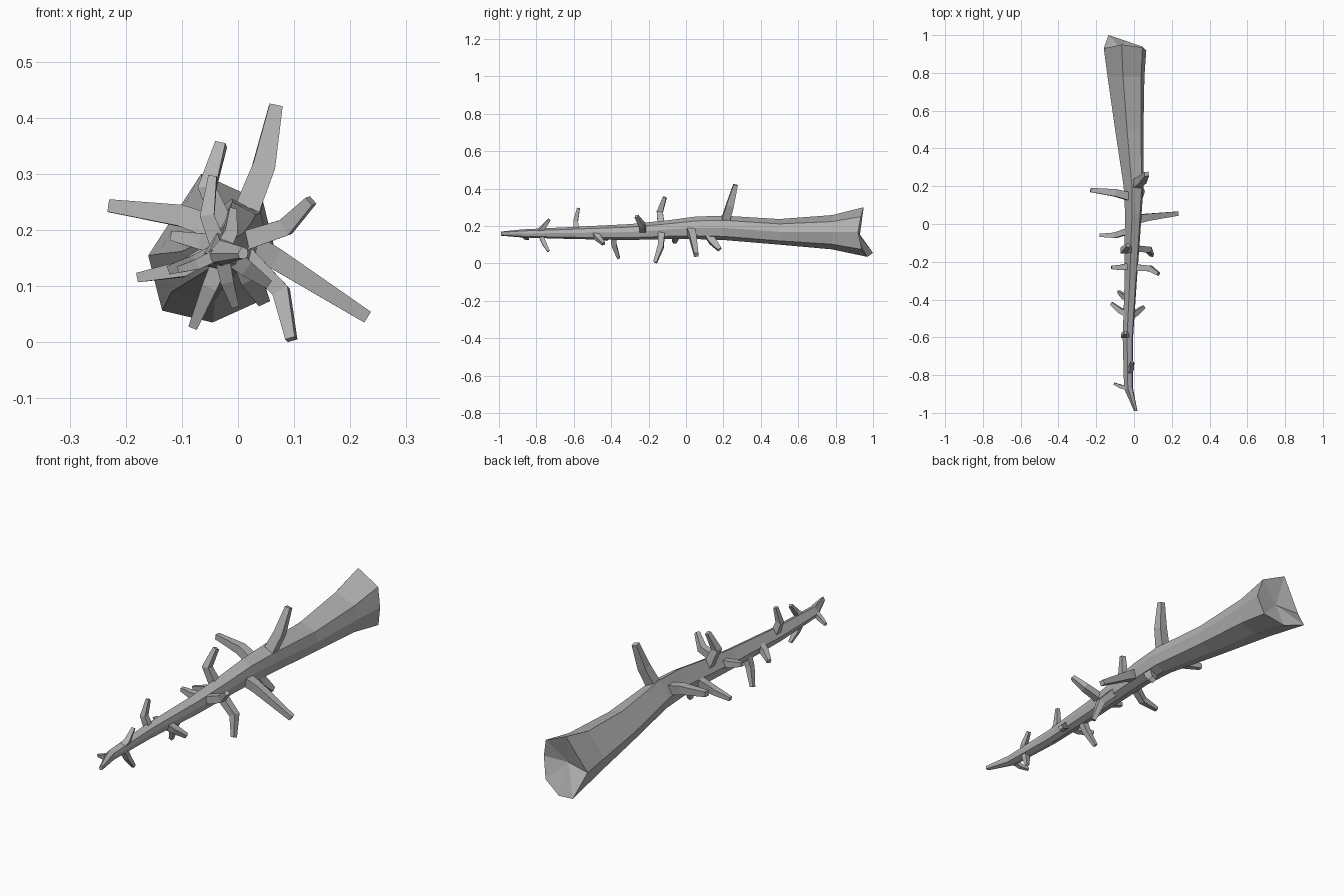
import bpy, bmesh, math
from mathutils import Vector

cube = bpy.data.objects.get("Cube")
if cube:
    bpy.data.objects.remove(cube, do_unlink=True)

bark = bpy.data.materials.new("grey_bark")
bark.use_nodes = True
GREY = (0.45, 0.45, 0.45, 1)
bark.diffuse_color = GREY
bark.node_tree.nodes["Principled BSDF"].inputs["Base Color"].default_value = GREY


def loft(name, rings, end_point=None):
    """Skin a list of equal-length rings and close both ends."""
    bm = bmesh.new()
    loops = [[bm.verts.new(p) for p in ring] for ring in rings]
    n = len(loops[0])
    for a, b in zip(loops, loops[1:]):
        for i in range(n):
            j = (i + 1) % n
            bm.faces.new((a[i], a[j], b[j], b[i]))
    bm.faces.new(loops[0])
    last = loops[-1]
    if end_point:
        hub = bm.verts.new(end_point)
        for i in range(n):
            bm.faces.new((last[i], last[(i + 1) % n], hub))
    else:
        bm.faces.new(last)
    bmesh.ops.recalc_face_normals(bm, faces=bm.faces)
    mesh = bpy.data.meshes.new(name)
    bm.to_mesh(mesh)
    bm.free()
    mesh.materials.append(bark)
    obj = bpy.data.objects.new(name, mesh)
    bpy.context.collection.objects.link(obj)
    return obj


# Trunk stations: y, left and right x limits, low and high z limits
STATIONS = [
    (-0.99, 0.0, 0.018, 0.148, 0.17),
    (-0.87, -0.053, -0.005, 0.138, 0.182),
    (-0.6, -0.06, -0.005, 0.13, 0.195),
    (-0.3, -0.05, 0.015, 0.125, 0.21),
    (-0.1, -0.05, 0.03, 0.13, 0.23),
    (0.05, -0.047, 0.04, 0.13, 0.25),
    (0.2, -0.055, 0.05, 0.125, 0.255),
    (0.5, -0.1, 0.05, 0.1, 0.237),
    (0.78, -0.14, 0.055, 0.075, 0.258),
    (0.95, -0.16, 0.065, 0.035, 0.3),
]
# Uneven seven-sided section, as fractions of the limits
SECTION = [(0.42, 1), (0.91, 0.81), (1, 0.5), (0.9, 0.15),
           (0.51, 0), (0.11, 0.08), (0, 0.45)]
# Ragged broken end: offset along the trunk for each corner
RAGGED = [0.0, -0.015, -0.03, -0.01, 0.02, 0.05, -0.02]

rings = []
for y, x0, x1, z0, z1 in STATIONS:
    rings.append([Vector((x0 + u * (x1 - x0), y, z0 + v * (z1 - z0)))
                  for u, v in SECTION])
for p, d in zip(rings[-1], RAGGED):
    p.y += d
loft("trunk", rings, (-0.05, 0.91, 0.165))


def axis_point(y):
    """Centre of the trunk at a given y."""
    for a, b in zip(STATIONS, STATIONS[1:]):
        if a[0] <= y <= b[0]:
            t = (y - a[0]) / (b[0] - a[0])
            _, x0, x1, z0, z1 = [p + t * (q - p) for p, q in zip(a, b)]
            return Vector(((x0 + x1) / 2, y, (z0 + z1) / 2))


def branch(name, base_y, knee, tip, width):
    """Bent, tapering four-sided twig growing from the trunk axis."""
    pts = [axis_point(base_y), Vector(knee), Vector(tip)]
    lower, upper = (pts[1] - pts[0]).normalized(), (pts[2] - pts[1]).normalized()
    dirs = [lower, (lower + upper).normalized(), upper]
    side = lower.cross(Vector((0, 1, 0))).normalized()
    loops = []
    for p, d, size in zip(pts, dirs, (1.0, 0.85, 0.5)):
        u = (side - d * side.dot(d)).normalized()
        v = d.cross(u)
        r = width * size * math.sqrt(0.5)
        loops.append([p + r * (u * math.cos(a) + v * math.sin(a))
                      for a in (math.pi * (k + 0.5) / 2 for k in range(4))])
    loft(name, loops)


# Large branches near the thick half
branch("tall_upper_branch", 0.2, (0.045, 0.235, 0.31), (0.067, 0.265, 0.42), 0.047)
branch("wide_right_branch", 0.14, (-0.1, 0.165, 0.225), (-0.23, 0.18, 0.243), 0.045)
branch("long_left_branch", 0.02, (0.065, 0.035, 0.15), (0.23, 0.055, 0.045), 0.045)
branch("lower_stub", 0.1, (0.02, 0.14, 0.12), (0.045, 0.18, 0.075), 0.045)

# Middle branches
branch("low_right_branch", -0.03, (-0.1, -0.06, 0.13), (-0.18, -0.06, 0.115), 0.034)
branch("middle_upper_branch", -0.13, (-0.055, -0.14, 0.275), (-0.03, -0.113, 0.353), 0.038)
branch("hanging_left_branch", -0.13, (0.077, -0.135, 0.09), (0.095, -0.165, 0.005), 0.036)
branch("raised_left_branch", -0.23, (0.085, -0.235, 0.205), (0.13, -0.265, 0.252), 0.036)
branch("raised_right_branch", -0.22, (-0.07, -0.23, 0.18), (-0.12, -0.23, 0.19), 0.034)
branch("hanging_right_branch", -0.39, (-0.05, -0.385, 0.1), (-0.08, -0.36, 0.027), 0.032)

# Small twigs toward the tip
branch("left_twig", -0.49, (0.01, -0.47, 0.135), (0.052, -0.44, 0.105), 0.034)
branch("right_twig", -0.48, (-0.07, -0.46, 0.145), (-0.12, -0.42, 0.13), 0.032)
branch("upper_twig", -0.585, (-0.055, -0.59, 0.225), (-0.045, -0.575, 0.295), 0.03)
branch("upper_tip_twig", -0.79, (-0.015, -0.765, 0.19), (-0.01, -0.73, 0.235), 0.027)
branch("lower_tip_twig", -0.78, (-0.02, -0.76, 0.11), (-0.005, -0.735, 0.065), 0.027)
branch("side_tip_twig", -0.87, (-0.07, -0.86, 0.14), (-0.105, -0.845, 0.13), 0.022)
